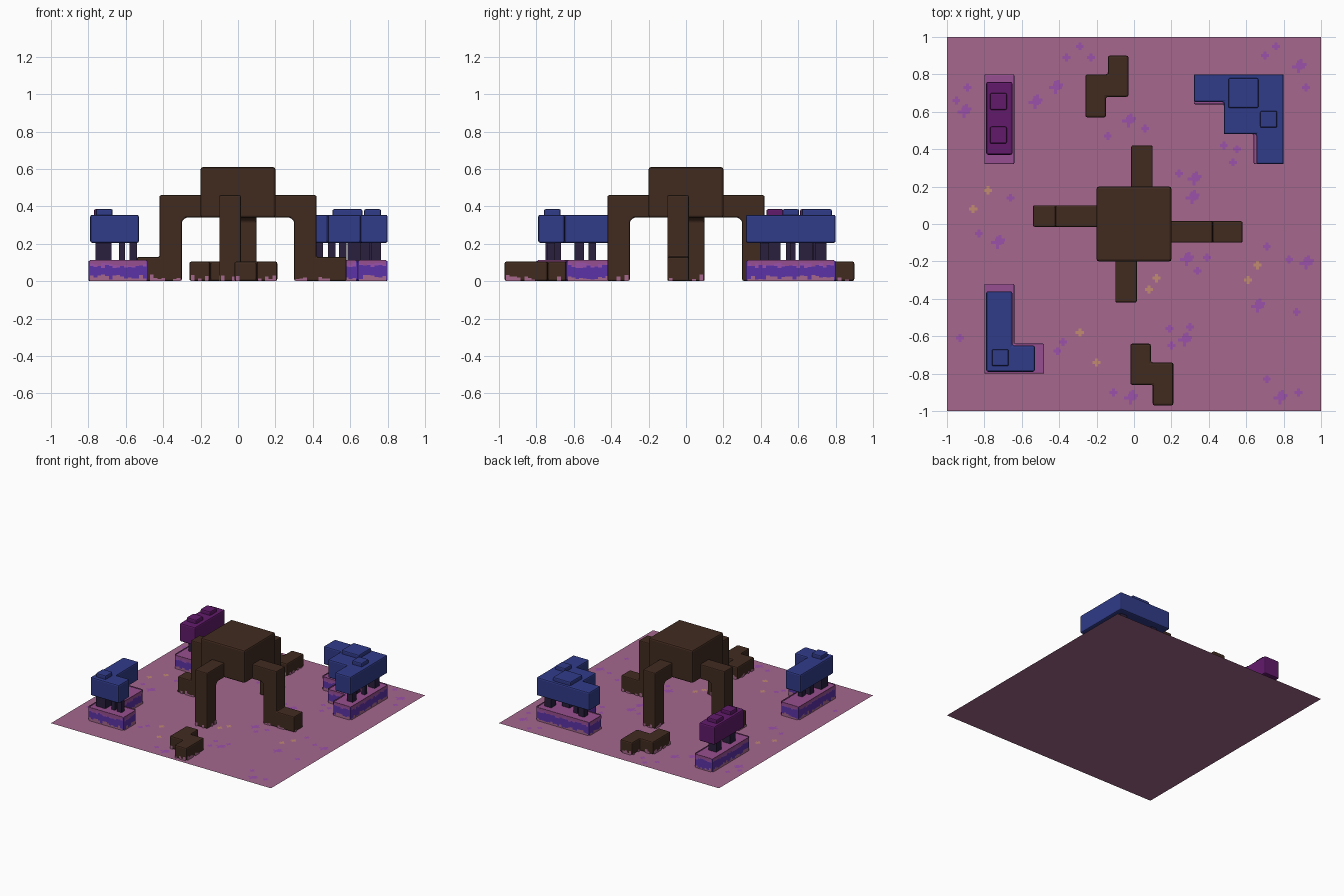
import bpy, bmesh, random
from math import pi
from mathutils import Matrix, Vector

if "Cube" in bpy.data.objects:
    bpy.data.objects.remove(bpy.data.objects["Cube"], do_unlink=True)
random.seed(4)


def material(name, code):
    """Flat material from an sRGB hex code."""
    rgb = [(int(code[i:i + 2], 16) / 255) ** 2.2 for i in (0, 2, 4)]
    m = bpy.data.materials.new(name)
    m.use_nodes = True
    m.diffuse_color = (*rgb, 1)
    m.node_tree.nodes["Principled BSDF"].inputs["Base Color"].default_value = (*rgb, 1)
    return m


PINK = material("ground pink", "a4688c")
BROWN = material("dark bark", "432f25")
BLUE = material("blue leaves", "343e88")
PURPLE = material("purple leaves", "62206a")
ORCHID = material("orchid moss", "96508e")
VIOLET = material("violet soil", "5d36a6")
TRUNK = material("dark trunk", "2e2440")
LILAC = material("lilac flower", "9a52a8")
PEACH = material("peach flower", "c08a70")


def finish(name, bm, mats, bevel=0.0):
    mesh = bpy.data.meshes.new(name)
    bm.to_mesh(mesh)
    bm.free()
    for m in mats:
        mesh.materials.append(m)
    ob = bpy.data.objects.new(name, mesh)
    bpy.context.collection.objects.link(ob)
    if bevel:
        mod = ob.modifiers.new("soft edges", 'BEVEL')
        mod.width = bevel
        mod.segments = 2
    return ob


def prism(name, outline, z0, z1, mats, bevel=0.01, matrix=None):
    """Extrude a flat outline; a second material colours the top."""
    bm = bmesh.new()
    face = bm.faces.new([bm.verts.new((x, y, z0)) for x, y in outline])
    ext = bmesh.ops.extrude_face_region(bm, geom=[face])
    tops = [v for v in ext["geom"] if isinstance(v, bmesh.types.BMVert)]
    bmesh.ops.translate(bm, verts=tops, vec=(0, 0, z1 - z0))
    if matrix:
        bm.transform(matrix)
    bmesh.ops.recalc_face_normals(bm, faces=bm.faces)
    if len(mats) > 1:
        for f in bm.faces:
            f.material_index = int(f.normal.z > 0.5)
    return finish(name, bm, mats, bevel)


def rect(x0, x1, y0, y1):
    return [(x0, y0), (x1, y0), (x1, y1), (x0, y1)]


def square(x, y, size):
    h = size / 2
    return rect(x - h, x + h, y - h, y + h)


def fringe(name, outline, start, low, high, mat, gap=0.003, chance=1.0):
    """Ragged strip of little plates around a counter-clockwise outline."""
    bm = bmesh.new()
    for i, p in enumerate(outline):
        a, b = Vector(p), Vector(outline[(i + 1) % len(outline)])
        along = (b - a).normalized()
        out = Vector((along.y, -along.x)) * gap
        a, b = a + along * 0.008, b - along * 0.008
        n = max(1, round((b - a).length / 0.02))
        for k in range(n):
            if random.random() > chance:
                continue
            s, e = a.lerp(b, k / n) + out, a.lerp(b, (k + 1) / n) + out
            end = random.uniform(low, high)
            z0, z1 = min(start, end), max(start, end)
            bm.faces.new([bm.verts.new(c) for c in
                          ((*s, z0), (*e, z0), (*e, z1), (*s, z1))])
    return finish(name, bm, [mat])


# Ground sheet
bm = bmesh.new()
bm.faces.new([bm.verts.new((x, y, 0)) for x, y in square(0, 0, 2)])
finish("ground", bm, [PINK])


# Flower marks: thin crosses on the ground
def flowers(name, spots, arm, mat, big=False):
    bm = bmesh.new()
    w = 0.008
    for x, y in zip(spots[::2], spots[1::2]):
        cx, cy = x / 100, y / 100
        shapes = [(0, 0, arm)]
        if big:
            shapes.append((0.014, 0.014, arm * 0.8))
        for dx, dy, r in shapes:
            px, py = cx + dx, cy + dy
            for pts in (rect(px - r, px + r, py - w, py + w),
                        rect(px - w, px + w, py - r, py + r)):
                bm.faces.new([bm.verts.new((u, v, 0.003)) for u, v in pts])
    finish(name, bm, [mat])


flowers("large_flowers", [
    -91, 60, -53, 65, -42, 73, -73, -10, 88, 84, 32, 24, 31, 14, 28, -19,
    66, -44, 27, -62, 78, -93, -2, -93, 92, -21, -3, 55], 0.034, LILAC, True)
flowers("small_flowers", [
    -29, 95, -36, 89, -23, 89, -89, 73, -95, 66, -14, 47, 6, 51, 24, 27,
    -66, 14, -83, -5, 34, -25, 39, -18, 71, -12, 83, -19, 87, -47, 19, -56,
    30, -55, 20, -65, -38, -63, -41, -68, -93, -61, 71, -83, 88, -90,
    -11, -90, 76, 95, 70, 90, 92, 73, 48, 42, 55, 40, 53, 33], 0.021, LILAC)
peach = [-78, 18, -86, 8, 12, -29, 8, -35, 66, -22, 61, -30, -29, -58, -20, -74]
flowers("peach_flowers", peach, 0.022, PEACH)

# Central body on four legs, two of them with feet
prism("body", square(0, 0, 0.4), 0.34, 0.61, [BROWN], 0.012)
IN, OUT = 0.3, 0.42
stand = Matrix.Rotation(pi / 2, 4, 'X')
for side, turn, toe in (("left", 0, 0.58), ("back", 1, OUT),
                        ("right", 2, 0.54), ("front", 3, OUT)):
    spin = Matrix.Rotation(turn * pi / 2, 4, 'Z')
    knee = [(0.18, 0.34), (0.28, 0.34), (IN, 0.32), (IN, 0.002)]
    if toe > OUT:
        knee += [(toe, 0.002), (toe, 0.13), (OUT, 0.13)]
    else:
        knee += [(OUT, 0.002)]
    knee += [(OUT, 0.46), (0.18, 0.46)]
    prism(side + "_leg", knee, -0.015, 0.1, [BROWN], 0.008, spin @ stand)
    base = [(spin @ Vector((x, y, 0))).xy for x, y in rect(IN, toe, -0.1, 0.015)]
    fringe(side + "_leg_moss", base, 0.002, 0.01, 0.035, PINK, chance=0.6)

# Low stepped blocks at front and back
back = [(-0.26, 0.57), (-0.15, 0.57), (-0.15, 0.68), (-0.03, 0.68),
        (-0.03, 0.9), (-0.14, 0.9), (-0.14, 0.8), (-0.26, 0.8)]
front = [(-0.02, -0.86), (0.1, -0.86), (0.1, -0.97), (0.21, -0.97),
         (0.21, -0.74), (0.09, -0.74), (0.09, -0.64), (-0.02, -0.64)]
for name, shape in (("back_block", back), ("front_block", front)):
    prism(name, shape, 0.002, 0.105, [BROWN])
    fringe(name + "_moss", shape, 0.002, 0.01, 0.035, PINK, chance=0.6)


# Planters: mossy bed, trunks, leaf canopy and raised leaf pads
def planter(name, bed, canopy, trunks, pads, leaf):
    prism(name + "_bed", bed, 0.002, 0.11, [VIOLET, ORCHID], 0.006)
    fringe(name + "_lilac_band", bed, 0.1, 0.07, 0.088, LILAC, 0.002)
    fringe(name + "_top_moss", bed, 0.113, 0.08, 0.1, ORCHID, 0.004)
    fringe(name + "_base_moss", bed, 0.002, 0.008, 0.035, PINK, 0.004)
    for i, (x, y, size) in enumerate(trunks):
        prism(f"{name}_trunk_{i}", square(x, y, size), 0.1, 0.22, [TRUNK], 0)
    prism(name + "_canopy", canopy, 0.205, 0.355, [leaf])
    for i, (x, y, size) in enumerate(pads):
        prism(f"{name}_pad_{i}", square(x, y, size), 0.34, 0.385, [leaf], 0.008)


def corner(x0, x1, x2, y0, y1, y2):
    return [(x0, y0), (x2, y0), (x2, y1), (x1, y1), (x1, y2), (x0, y2)]


planter("front_tree",
        corner(-0.8, -0.64, -0.48, -0.8, -0.64, -0.32),
        corner(-0.79, -0.65, -0.53, -0.79, -0.65, -0.36),
        [(-0.72, -0.71, 0.085), (-0.62, -0.72, 0.03), (-0.56, -0.72, 0.04),
         (-0.72, -0.57, 0.05), (-0.7, -0.5, 0.04)],
        [(-0.715, -0.715, 0.09)], BLUE)

steps = [(0.32, 0.64), (0.48, 0.64), (0.48, 0.48), (0.64, 0.48),
         (0.64, 0.32), (0.8, 0.32), (0.8, 0.8), (0.32, 0.8)]
crown = [(x, y + 0.012) if i < 2 else (x + 0.015, y) if i in (3, 4) else (x, y)
         for i, (x, y) in enumerate(steps)]
planter("back_tree", steps, crown,
        [(0.43, 0.72, 0.05), (0.5, 0.7, 0.04), (0.62, 0.64, 0.07),
         (0.68, 0.56, 0.05), (0.74, 0.42, 0.05), (0.73, 0.72, 0.06),
         (0.56, 0.56, 0.04), (0.75, 0.57, 0.03)],
        [(0.585, 0.7, 0.16), (0.72, 0.56, 0.09)], BLUE)

planter("purple_tree",
        rect(-0.8, -0.64, 0.32, 0.8), rect(-0.79, -0.65, 0.37, 0.76),
        [(-0.72, 0.47, 0.07), (-0.72, 0.65, 0.07)],
        [(-0.725, 0.475, 0.09), (-0.725, 0.655, 0.09)], PURPLE)
